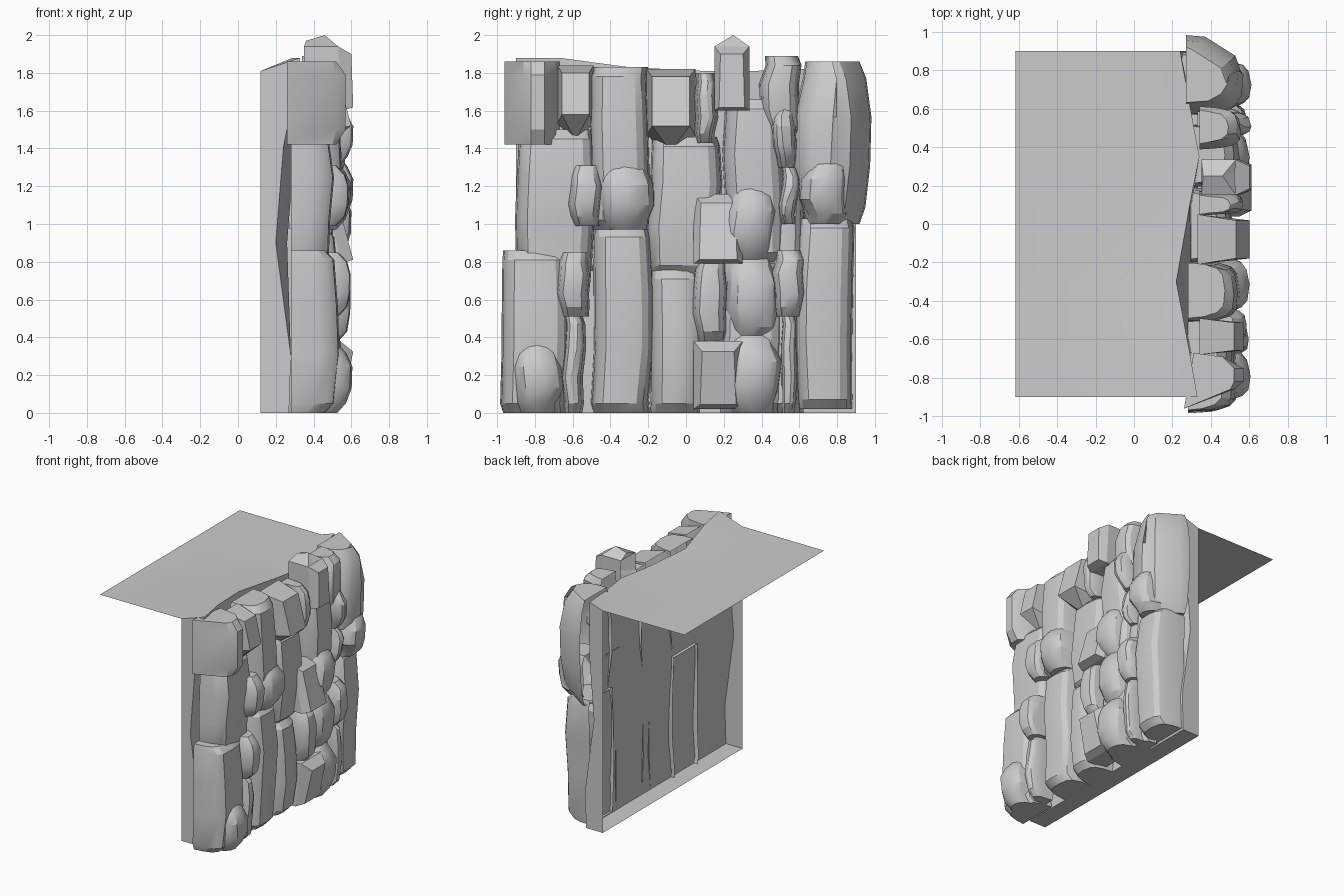
import bpy, bmesh, random

if "Cube" in bpy.data.objects:
    bpy.data.objects.remove(bpy.data.objects["Cube"])
random.seed(4)


def make(name, verts, faces, angle=None):
    me = bpy.data.meshes.new(name)
    me.from_pydata(verts, [], faces)
    bm = bmesh.new()
    bm.from_mesh(me)
    bmesh.ops.recalc_face_normals(bm, faces=bm.faces)
    bm.to_mesh(me)
    bm.free()
    ob = bpy.data.objects.new(name, me)
    bpy.context.collection.objects.link(ob)
    if angle:
        bpy.ops.object.select_all(action='DESELECT')
        ob.select_set(True)
        bpy.context.view_layer.objects.active = ob
        bpy.ops.object.shade_smooth_by_angle(angle=angle)
    return ob


def rock(name, y0, y1, z0, z1, xf, xb, bulge, narrow, ch, wave=0, right=0):
    """Open-backed stone: stacked plan sections, narrower and set back at the ends."""
    w, h = y1 - y0, z1 - z0
    c = min(ch, h * .2)
    # height, side inset, front setback, swell
    levels = [(z0, narrow, .045, 0), (z0 + c, narrow * .6, 0, .1),
              (z0 + h * .36, 0, wave, .9), (z0 + h * .66, 0, -wave * .5, 1),
              (z1 - c, narrow * .6, 0, .1), (z1, narrow, .045, 0)]
    verts, faces = [], []
    for i, (z, ins, back, swell) in enumerate(levels):
        j = random.uniform(-.014, .014) * (0 < i < 5)
        a, b = y0 + ins * w + j, y1 - ins * w + j
        x = xf - back + bulge * swell
        s = min(ch, w * .18)
        for px, py in [(xb, a), (x - .1, a + .008), (x - .033, a + s * .6),
                       (x, a + s * 1.3), (x + bulge * .3, (a + b) / 2 + j),
                       (x - .005, b - s * 1.3 - right), (x - .033, b - s * .6 - right * .7),
                       (x - .1 - right, b - .008), (xb, b)]:
            verts.append((px, py, z))
    n = 9
    for i in range(len(levels) - 1):
        for k in range(n - 1):
            p = i * n + k
            faces.append((p, p + 1, p + n + 1, p + n))
    faces += [tuple(range(n)), tuple(range(5 * n, 6 * n))]
    return make(name, verts, faces, .5)


# wall skin behind the stones; top edge bends and rises at the ends
edge = [(-.9, .33, 1.88), (-.67, .29, 1.88), (-.3, .22, 1.83), (.1, .29, 1.81),
        (.35, .34, 1.81), (.62, .29, 1.82), (.9, .24, 1.85)]
rows = [(0, .27), (.3, .28), (.9, .2), (1.4, .24)]
verts, faces = [], []
for k, (y, xt, zt) in enumerate(edge):
    mid = 0 if k in (0, 6) else .06
    verts += [(x + mid * (z > .5), y, z) for z, x in rows] + [(xt, y, zt)]
for i in range(6):
    for k in range(4):
        p = i * 5 + k
        faces.append((p, p + 1, p + 6, p + 5))
make("cliff_skin", verts, faces, .6)

# flat plateau sheet with a lip joining the skin
verts = [(x, y, 1.81) for y, _, _ in edge for x in (-.615, .12)]
verts += [(xt, y, zt) for y, xt, zt in edge]
faces = []
for i in range(6):
    faces += [(2 * i, 2 * i + 1, 2 * i + 3, 2 * i + 2),
              (2 * i + 1, 14 + i, 15 + i, 2 * i + 3)]
make("plateau", verts, faces, .6)

# side returns and the floor strip
for side, e in (("left", edge[0]), ("right", edge[-1])):
    pts = [(.12, e[0], 0)] + [(x, e[0], z) for z, x in rows]
    pts += [(e[1], e[0], e[2]), (.12, e[0], 1.81)]
    make("side_return_" + side, pts, [tuple(range(len(pts)))])
make("floor_strip", [(.12, -.9, 0), (.27, -.9, 0), (.27, .9, 0), (.12, .9, 0)], [(0, 1, 2, 3)])

# tall base stones: y0, y1, z0, z1, front x, back x
slabs = [(-.50, -.19, .97, 1.83, .51, .28), (.20, .52, .80, 1.66, .51, .30),
         (-.20, .18, .73, 1.46, .47, .27), (-.90, -.48, .75, 1.50, .47, .28),
         (-.98, -.62, .0, .86, .50, .28), (-.50, -.18, .0, .98, .50, .24),
         (-.20, .08, .0, .76, .49, .27), (.58, .89, .02, 1.03, .49, .25),
         (.17, .52, .0, .84, .47, .27), (.44, .63, .0, 1.3, .43, .30)]
for i, (a, b, c, d, x, xb) in enumerate(slabs):
    rock(f"tall_stone_{i + 1}", a, b, c, d, x, xb, .025, .035, .05, .012 if i % 2 else -.008)

# big overhanging stone in the upper right corner
rock("corner_boulder", .57, .98, 1.0, 1.86, .53, .27, .03, .15, .09, 0, .09)

# rounded boulders
boulders = [(-.47, -.17, .97, 1.33, .555), (.20, .48, .81, 1.2, .555),
            (.61, .86, 1.0, 1.36, .565), (.20, .49, .40, .83, .54),
            (.20, .50, .0, .41, .55), (-.92, -.65, .0, .37, .56),
            (.46, .60, 1.30, 1.63, .565)]
for i, (a, b, c, d, x) in enumerate(boulders):
    rock(f"boulder_{i + 1}", a, b, c, d, x, .33, .035, .1, .055)

# narrow wedge stones with bevelled faces
wedges = [(-.62, -.43, .99, 1.31, .56), (.45, .63, .51, .86, .56),
          (-.68, -.50, .51, .85, .57), (.04, .23, .38, .80, .57),
          (.40, .61, 1.45, 1.89, .53), (.04, .16, 1.43, 1.80, .54),
          (.49, .60, 1.0, 1.30, .53), (.49, .59, .0, .52, .52),
          (-.66, -.54, .0, .52, .52)]
for i, (a, b, c, d, x) in enumerate(wedges):
    rock(f"wedge_stone_{i + 1}", a, b, c, d, x, .34, .02, .08, .05)


def block(name, y0, y1, z0, z1, xb, xlo, xhi, ch):
    """Angular block with a tapered, tilted front face."""
    verts = []
    for x_lo, x_hi, ins in ((xb, xb, 0), (xlo - .06, xhi - .07, 0), (xlo, xhi, ch)):
        verts += [(x_lo, y0 + ins, z0 + ins * .7), (x_lo, y1 - ins, z0 + ins * .7),
                  (x_hi, y1 - ins * 1.3, z1 - ins * 1.6), (x_hi, y0 + ins * 1.3, z1 - ins * 1.6)]
    faces = [(r + k, r + (k + 1) % 4, r + 4 + (k + 1) % 4, r + 4 + k)
             for r in (0, 4) for k in range(4)] + [(8, 9, 10, 11)]
    return make(name, verts, faces)


# angular blocks, leaning out at the base or the top
block("block_middle", .04, .30, .79, 1.16, .33, .61, .53, .03)
block("block_low", .04, .30, .02, .38, .33, .55, .61, .035)


def keel_block(name, y0, y1, z0, zk, z1, x_back, x_top, x_keel):
    """Block whose front leans out to a keel, then undercuts back to the wall."""
    m, t = (y0 + y1) / 2, (y1 - y0) * .12
    verts = [(x_back, y0, z1), (x_back, y1, z1), (x_top, y1 - t, z1 - .04), (x_top, y0 + t, z1 - .04),
             (x_keel, y1 - t, zk), (x_keel, y0 + t, zk),
             (x_back, y1, zk - .05), (x_back, y0, zk - .05), (x_back + .08, m, z0)]
    make(name, verts, [(0, 1, 2, 3), (3, 2, 4, 5), (0, 3, 5, 7), (1, 6, 4, 2),
                       (5, 4, 8), (5, 8, 7), (4, 6, 8)])


keel_block("keel_block_centre", -.21, .05, 1.38, 1.52, 1.82, .33, .53, .60)
keel_block("keel_block_left", -.68, -.49, 1.44, 1.58, 1.84, .34, .52, .57)

# crest stone with a ridged top
block("crest_stone", .15, .335, 1.6, 1.94, .35, .61, .60, .025)
make("crest_cap", [(.35, .15, 1.94), (.35, .335, 1.94), (.53, .335, 1.94), (.53, .15, 1.94),
                   (.46, .25, 2.0), (.60, .30, 1.87), (.60, .19, 1.87), (.36, .25, 1.97)],
     [(0, 3, 4, 7), (1, 7, 4, 2), (3, 6, 4), (2, 4, 5), (6, 5, 4), (0, 7, 1)])

# flat-sided stone in the upper left corner
make("left_corner_stone",
     [(x, y, z) for z, t in ((1.42, 0), (1.50, 1), (1.79, 1), (1.86, 0))
      for x, y in ((.26, -.96), (.50 + .02 * t, -.86), (.52 + .05 * t, -.82),
                   (.52 + .05 * t, -.75), (.46, -.69), (.31, -.67))],
     [(r * 6 + k, r * 6 + k + 1, r * 6 + k + 7, r * 6 + k + 6) for r in range(3) for k in range(5)]
     + [tuple(range(6)), tuple(range(18, 24))], .4)
